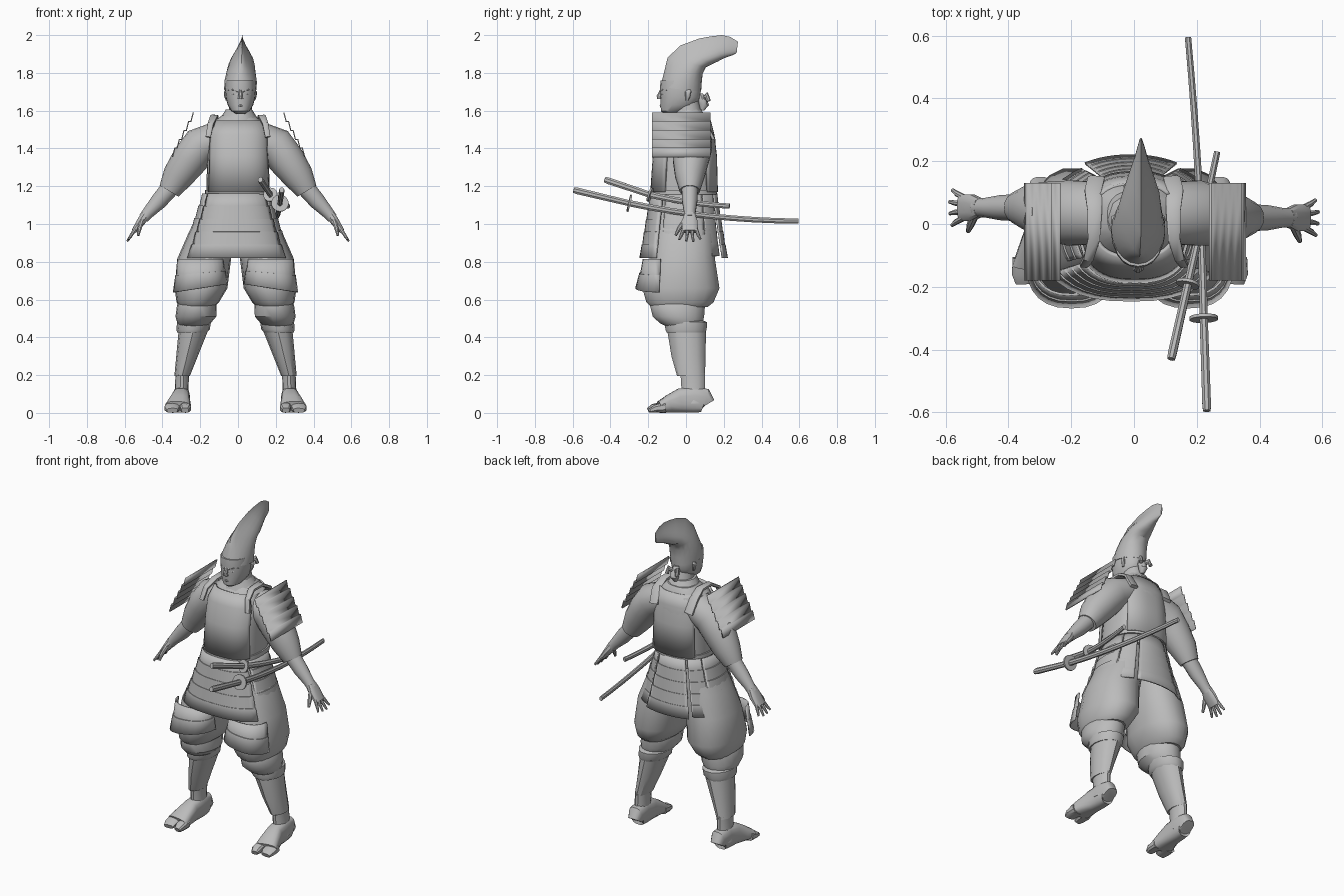
import bpy, bmesh, math
from mathutils import Vector as V

grey = bpy.data.materials.new("plain_grey")
grey.diffuse_color = (0.5, 0.5, 0.5, 1)


def loft(name, rings, closed=True, thick=0, angle=35):
    """Skin rings of points; open strips are thickened into plates."""
    bm = bmesh.new()
    rows = [[bm.verts.new(p) for p in r] for r in rings]
    n = len(rows[0])
    for a, b in zip(rows, rows[1:]):
        for i in range(n if closed else n - 1):
            j = (i + 1) % n
            bm.faces.new((a[i], a[j], b[j], b[i]))
    if closed:
        bm.faces.new(rows[0])
        bm.faces.new(rows[-1])
    bmesh.ops.recalc_face_normals(bm, faces=bm.faces)
    me = bpy.data.meshes.new(name)
    bm.to_mesh(me)
    bm.free()
    ob = bpy.data.objects.new(name, me)
    bpy.context.collection.objects.link(ob)
    me.materials.append(grey)
    if thick:
        m = ob.modifiers.new("thickness", "SOLIDIFY")
        m.thickness, m.offset = thick, 0
    bpy.ops.object.select_all(action="DESELECT")
    ob.select_set(True)
    bpy.context.view_layer.objects.active = ob
    bpy.ops.object.shade_smooth_by_angle(angle=math.radians(angle))
    return ob


def sup(a, p):
    f = lambda c: math.copysign(abs(c) ** (2 / p), c)
    return f(math.cos(a)), f(math.sin(a))


def column(name, secs, n=20, p=2):
    """Upright loft through (x, y, z, rx, ry) sections."""
    rings = []
    for x, y, z, rx, ry in secs:
        pts = [sup(2 * math.pi * i / n, p) for i in range(n)]
        rings.append([V((x + c * rx, y + s * ry, z)) for c, s in pts])
    return loft(name, rings)


def tube(name, secs, ref, n=10, p=2):
    """Loft along a path of (x, y, z, ra, rb); ra lies along ref."""
    ps = [V(s[:3]) for s in secs]
    rings = []
    for k, s in enumerate(secs):
        t = (ps[min(k + 1, len(ps) - 1)] - ps[max(k - 1, 0)]).normalized()
        u = V(ref)
        u = (u - t * u.dot(t)).normalized()
        w = t.cross(u)
        pts = [sup(2 * math.pi * (i + .5) / n, p) for i in range(n)]
        rings.append([ps[k] + u * a * s[3] + w * b * s[4] for a, b in pts])
    return loft(name, rings)


def plates(name, x, y, top, bottom, a0, a1, tiers, p=2, tilt=0, thick=.008, n=12):
    """Curved panel whose tiers step outward on small ledges; top/bottom are (z, rx, ry)."""
    rows = []
    for k in range(tiers):
        for f, g in ((k / tiers, k / tiers), ((k + 1) / tiers, (k + .75) / tiers)):
            if k == tiers - 1 and f == 1:
                g = 1
            z = top[0] + (bottom[0] - top[0]) * f
            rx, ry = [top[i] + (bottom[i] - top[i]) * g for i in (1, 2)]
            arc = [sup(math.radians(a0 + (a1 - a0) * i / n), p) for i in range(n + 1)]
            rows.append([V((x + c * rx, y + s * ry, z + tilt * c * f)) for c, s in arc])
    loft(name, rows, False, thick, 25)


# Head, face and neck
HX = .013
column("neck", [(HX, .03, 1.5, .075, .075), (HX, 0, 1.66, .055, .065)])
column("head", [(HX, -.085, 1.583, .022, .03), (HX, -.068, 1.597, .048, .064),
                (HX, -.04, 1.63, .068, .095), (HX, -.03, 1.67, .078, .105),
                (HX, -.03, 1.71, .082, .108), (HX, -.03, 1.76, .08, .105)], 20, 2.2)
tube("nose", [(HX, -.128, 1.71, .008, .01), (HX, -.143, 1.675, .013, .014),
              (HX, -.142, 1.662, .018, .012)], (1, 0, 0), 8)
tube("mouth", [(HX - .03, -.116, 1.622, .006, .006), (HX, -.133, 1.626, .008, .007),
               (HX + .03, -.116, 1.622, .006, .006)], (0, 0, 1), 6)
for s in (-1, 1):
    tube("brow", [(HX + s * .012, -.132, 1.701, .005, .007), (HX + s * .04, -.12, 1.711, .006, .007),
                  (HX + s * .062, -.097, 1.708, .003, .005)], (0, 0, 1), 6)
    tube("eye", [(HX + s * .018, -.13, 1.686, .003, .004), (HX + s * .035, -.123, 1.688, .006, .005),
                 (HX + s * .052, -.109, 1.686, .003, .004)], (0, 0, 1), 6)
    column("ear", [(HX + s * .070, .005, 1.655, .008, .008), (HX + s * .077, .01, 1.675, .009, .014),
                   (HX + s * .079, .012, 1.7, .008, .017), (HX + s * .075, .012, 1.712, .004, .01)], 8)
    # Cord loops behind the head
    tube("hair_tie", [(HX, .09, 1.66, .01, .01), (HX + s * .03, .11, 1.68, .018, .012),
                      (HX + s * .035, .12, 1.65, .012, .012)], (0, 0, 1), 8)
column("hair_knot", [(HX, .085, 1.60, .012, .012), (HX, .095, 1.63, .025, .028),
                     (HX, .085, 1.665, .025, .025), (HX, .075, 1.69, .015, .015)], 10)

# Tall curved cap: front edge (y, z), rear edge (y, z), half width, ridge sharpness
cap = [(-.135, 1.725, .08, 1.70, .086, 0), (-.126, 1.765, .083, 1.745, .087, .05),
       (-.112, 1.82, .088, 1.795, .08, .25), (-.098, 1.88, .105, 1.83, .07, .6),
       (-.03, 1.945, .135, 1.845, .058, .9), (.07, 1.982, .168, 1.86, .042, .95),
       (.13, 1.993, .195, 1.875, .031, .95), (.19, 2.0, .22, 1.885, .02, .95),
       (.235, 1.99, .245, 1.893, .012, .95), (.275, 1.965, .268, 1.905, .004, .9)]
rings = []
for fy, fz, by, bz, w, k in cap:
    f, b = V((HX, fy, fz)), V((HX, by, bz))
    lean = V((.01 * k, 0, 0))
    rings.append([(f + b) / 2 + lean + (f - b) / 2 * math.cos(a)
                  + V((w * math.sin(a) * (1 - k * math.cos(a)) / (1 + .25 * k), 0, 0))
                  for a in [2 * math.pi * i / 20 for i in range(20)]])
loft("tall_cap", rings)

# Torso, cuirass, collar and belt
column("torso", [(0, -.01, 1.1, .16, .165), (0, -.01, 1.2, .168, .165), (0, 0, 1.35, .162, .16),
                 (0, .01, 1.45, .165, .145), (0, .02, 1.53, .145, .115), (0, .025, 1.575, .085, .08)], 28, 2.5)
SHELL = [(1.545, .01, .13, .115), (1.47, .002, .163, .142), (1.36, -.006, .166, .163), (1.17, -.01, .174, .172)]
for name, a0, a1 in (("chest_plate", -150, -30), ("back_plate", 40, 140)):
    rows = []
    for z, y, rx, ry in SHELL:
        arc = [sup(math.radians(a0 + (a1 - a0) * i / 16), 2.6) for i in range(17)]
        rows.append([V((.003 + c * rx, y + s * ry, z)) for c, s in arc])
    loft(name, rows, False, .014)
column("belt", [(0, -.012, 1.155, .176, .176), (0, -.012, 1.18, .175, .175)], 28, 2.5)
column("collar", [(.005, .02, 1.525, .125, .112), (.005, .015, 1.57, .092, .09),
                  (.005, .01, 1.605, .07, .075)], 10)
for s in (-1, 1):
    tube("shoulder_strap", [(s * .158, -.13, 1.46, .014, .01), (s * .145, -.11, 1.53, .016, .01),
                            (s * .128, -.05, 1.568, .02, .011), (s * .125, .04, 1.568, .024, .011),
                            (s * .13, .105, 1.53, .028, .01), (s * .12, .145, 1.45, .028, .01)],
         (1, 0, 0), 8, 4)

# Tiered skirt around the hips
HIP, HEM = (1.16, .176, .174), (.82, .30, .23)
SIDE = (.83, .285, .215)
plates("skirt_front", -.008, -.013, HIP, HEM, -146, -34, 5, 2.5)
plates("skirt_right", -.01, -.012, HIP, SIDE, 150, 210, 5, 2.3)
plates("skirt_left", -.01, -.012, HIP, SIDE, -30, 30, 5, 2.3)
plates("skirt_back", -.01, -.012, HIP, HEM, 62, 118, 5, 2.1)
plates("skirt_back_left", -.01, -.012, HIP, SIDE, 32, 59, 5, 2.2)
plates("skirt_back_right", -.01, -.012, HIP, SIDE, 121, 148, 5, 2.2)

for s in (-1, 1):
    # Legs, from baggy trousers down to the feet
    def X(v):
        return s * v - .013

    column("trouser", [(X(.085), -.01, 1.12, .085, .13), (X(.125), -.015, .95, .125, .165),
                       (X(.165), -.02, .82, .142, .175), (X(.183), -.027, .66, .14, .207),
                       (X(.2), -.032, .585, .112, .18), (X(.205), -.035, .56, .09, .15)], 18, 2.2)
    column("knee_puff", [(X(.2), -.04, .61, .09, .14), (X(.205), -.045, .57, .105, .148),
                         (X(.21), -.04, .51, .108, .138), (X(.22), -.025, .475, .088, .115),
                         (X(.225), -.01, .455, .07, .09)], 18)
    plates("thigh_guard", X(.186), -.11, (.815, .12, .115), (.66, .143, .155), -172, -8, 2, 2.5, -s * .022)
    column("shin_rim", [(X(.23), 0, .425, .078, .105), (X(.225), 0, .44, .088, .112),
                        (X(.22), 0, .48, .09, .115), (X(.22), 0, .49, .07, .09)], 14)
    column("shin_guard", [(X(.283), .027, .195, .041, .074), (X(.257), .013, .3, .057, .09),
                          (X(.225), .004, .43, .077, .102)], 12)
    column("ankle", [(X(.288), .04, .05, .048, .066), (X(.285), .038, .13, .036, .064),
                     (X(.282), .035, .21, .036, .066)], 14)
    foot = [(.112, .285, .036, .09), (.1, .285, .044, .13), (.04, .287, .046, .14),
            (-.03, .29, .048, .13), (-.09, .298, .06, .095), (-.14, .305, .07, .062)]
    tube("foot", [(X(x), y, h / 2, w, h / 2) for y, x, w, h in foot], (1, 0, 0), 16, 2.8)
    tube("big_toe", [(X(.265), -.12, .03, .031, .03), (X(.265), -.175, .024, .03, .023),
                     (X(.267), -.2, .014, .02, .014)], (1, 0, 0), 10, 2.8)
    tube("outer_toes", [(X(.333), -.11, .03, .042, .03), (X(.337), -.16, .023, .04, .022),
                        (X(.335), -.188, .013, .03, .013)], (1, 0, 0), 10, 2.8)

    # Arms
    ay = .02 if s > 0 else .052
    tube("sleeve", [(s * .11, .035, 1.455, .10, .088), (s * .20, .035, 1.412, .105, .102),
                    (s * .26, (ay + .03) / 2, 1.335, .096, .096), (s * .32, ay, 1.25, .078, .082),
                    (s * .365, ay, 1.175, .054, .058)], (0, 1, 0), 18)
    tube("forearm", [(s * .335, ay, 1.22, .046, .05), (s * .42, ay, 1.12, .041, .044),
                     (s * .475, ay, 1.06, .031, .032), (s * .50, ay, 1.03, .032, .028)], (0, 1, 0), 14)
    tube("palm", [(s * .488, ay, 1.05, .029, .026), (s * .515, ay, 1.01, .043, .023),
                  (s * .552, ay, .96, .044, .014)], (0, 1, 0), 12, 2.6)
    for k in range(4):
        o = (k - 1.5) * .022
        L = (.03, .036, .037, .028)[k]
        tube("finger", [(s * .543, ay + o, .975, .010, .011),
                        (s * (.55 + L * .5), ay + o * 1.35, .965 - L * .8, .009, .009),
                        (s * (.55 + L), ay + o * 1.7, .96 - L * 1.4, .006, .006)], (0, 1, 0), 8)
    tube("thumb", [(s * .508, ay - .025, 1.02, .015, .014), (s * .522, ay - .058, .975, .012, .012),
                   (s * .528, ay - .075, .94, .007, .007)], (0, 1, 0), 8)

    # Stepped shoulder guards
    prof = []
    for k in range(5):
        x, z = .24 + k * .0245, 1.59 - k * .0472
        prof += [(x, z), (x + .012, z - .0472)]
    loft("shoulder_guard", [[V((s * x + .003, y, z)) for y in (-.18, .13)] for x, z in prof],
         False, .007)


# Two curved swords at the hip
def sword(name, butt, guard, mid, tip, g):
    butt, guard, mid, tip = V(butt), V(guard), V(mid), V(tip)
    d = (guard - butt).normalized()
    up = (1, 0, 0)
    tube(name + "_grip", [(*butt, .013, .016), (*(butt + d * .02), .015, .019),
                          (*guard, .014, .017)], up, 8)
    tube(name + "_guard", [(*(guard - d * .005), g, g), (*(guard + d * .005), g, g)], up, 14)
    path = [guard * (1 - t) ** 2 + mid * 2 * t * (1 - t) + tip * t * t for t in
            [i / 8 for i in range(9)]]
    tube(name + "_blade", [(*p, .014 - .0004 * i, .018 - .0004 * i) for i, p in enumerate(path)], up, 8)


sword("long_sword", (.232, -.595, 1.18), (.222, -.30, 1.11), (.215, .12, 1.02), (.172, .595, 1.015), .046)
sword("short_sword", (.118, -.43, 1.235), (.172, -.19, 1.155), (.22, .02, 1.105), (.265, .23, 1.095), .038)
